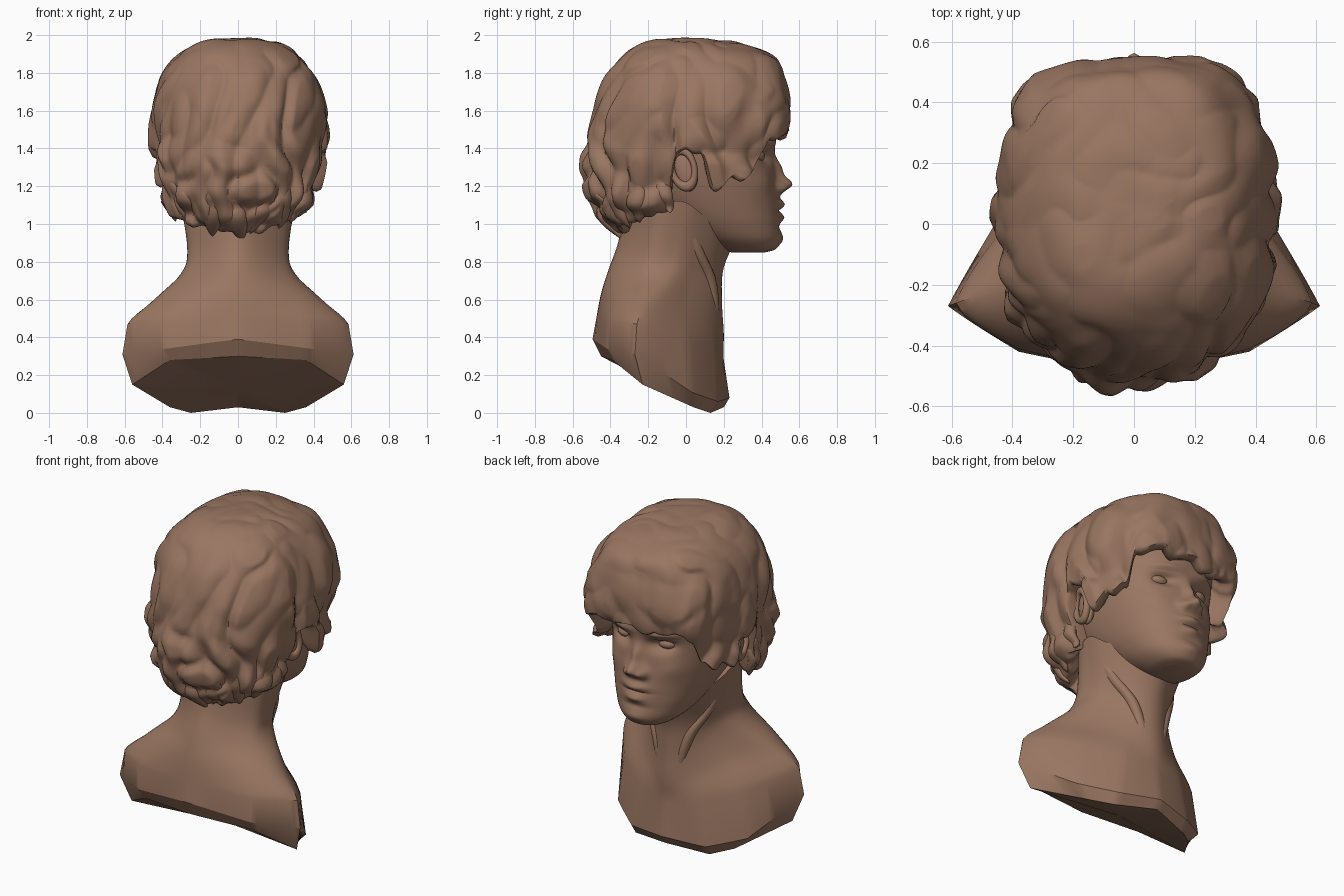
import bpy, bmesh, math, random
from mathutils import Vector, noise, Euler

if "Cube" in bpy.data.objects:
    bpy.data.objects.remove(bpy.data.objects["Cube"])

random.seed(4)
clay = bpy.data.materials.new("brown clay")
clay.diffuse_color = (0.32, 0.18, 0.12, 1)
clay.use_nodes = True
clay.node_tree.nodes["Principled BSDF"].inputs["Base Color"].default_value = clay.diffuse_color


def spline(pts, u, closed=False):
    """Smooth curve through the points, u in point units."""
    n = len(pts)
    i = int(math.floor(u)) if closed else min(int(u), n - 2)
    t = u - i
    pick = (lambda k: pts[k % n]) if closed else (lambda k: pts[max(0, min(n - 1, k))])
    a, b, c, d = (pick(i + k) for k in (-1, 0, 1, 2))
    return [0.5 * (2 * q + (r - p) * t + (2 * p - 5 * q + 4 * r - s) * t * t
            + (3 * q - p - 3 * r + s) * t ** 3) for p, q, r, s in zip(a, b, c, d)]


def finish(ob, angle=40):
    ob.data.materials.clear()
    ob.data.materials.append(clay)
    bpy.ops.object.select_all(action='DESELECT')
    ob.select_set(True)
    bpy.context.view_layer.objects.active = ob
    bpy.ops.object.shade_smooth_by_angle(angle=math.radians(angle))


def loft(name, rows, angle=40):
    """Skin closed loops of points and close both ends with a fan."""
    bm = bmesh.new()
    loops = [[bm.verts.new(p) for p in row] for row in rows]
    n = len(rows[0])
    for a, b in zip(loops, loops[1:]):
        for j in range(n):
            bm.faces.new((a[j], a[(j + 1) % n], b[(j + 1) % n], b[j]))
    for loop in (loops[0], loops[-1]):
        mid = bm.verts.new(sum((v.co for v in loop), Vector()) / n)
        for j in range(n):
            bm.faces.new((loop[j], loop[(j + 1) % n], mid))
    bmesh.ops.recalc_face_normals(bm, faces=bm.faces)
    me = bpy.data.meshes.new(name)
    bm.to_mesh(me)
    bm.free()
    ob = bpy.data.objects.new(name, me)
    bpy.context.collection.objects.link(ob)
    finish(ob, angle)


# Neck and shoulders: half rings from front centre to back centre
half_rings = [
    [(0, .20, .03), (.25, .13, 0), (.36, .04, .03), (.56, -.23, .15), (.36, -.39, .28), (0, -.45, .30)],
    [(0, .23, .08), (.25, .17, .06), (.44, .03, .11), (.612, -.27, .31), (.38, -.42, .34), (0, -.495, .39)],
    [(0, .20, .28), (.20, .16, .32), (.41, .01, .38), (.585, -.26, .47), (.38, -.41, .48), (0, -.475, .50)],
    [(0, .20, .42), (.15, .14, .48), (.30, .0, .55), (.44, -.20, .60), (.33, -.35, .62), (0, -.45, .63)],
    [(0, .19, .60), (.11, .15, .63), (.21, .04, .70), (.30, -.10, .73), (.26, -.27, .74), (0, -.41, .76)],
    [(0, .20, .77), (.12, .16, .79), (.21, .06, .82), (.26, -.06, .85), (.24, -.21, .86), (0, -.36, .90)],
    [(0, .28, .95), (.17, .21, .98), (.27, .09, 1.05), (.31, -.02, 1.12), (.25, -.18, 1.1), (0, -.32, 1.1)]]
SUB = 8
rings = []
for k, h in enumerate(half_rings):
    full = h + [(-x, y, z) for x, y, z in h[-2:0:-1]]
    soft = (0, 0.1, 0.6, 1, 1, 1, 1)[k]          # lower rings keep straight sides
    ring = []
    for j in range(len(full) * SUB):
        p = Vector(spline(full, j / SUB, True))
        a, b = Vector(full[j // SUB]), Vector(full[(j // SUB + 1) % len(full)])
        ring.append(a.lerp(b, j % SUB / SUB).lerp(p, soft))
    rings.append(ring)
levels = [0, 1] + [2 + i / 5 for i in range(21)]
rows = [[spline([r[j] for r in rings], u) for j in range(len(rings[0]))] for u in levels]
loft("neck_and_shoulders", rows, 30)

# Neck muscles from behind the ear to the throat
for side, word in ((1, "right"), (-1, "left")):
    path = [(.255, -.03, 1.1), (.19, .055, .86), (.115, .125, .7), (.06, .145, .5), (.04, .12, .36)]
    rows = []
    for i in range(33):
        x, y, z = spline(path, i / 8)
        rad = .045 - .0006 * i
        rows.append([(side * (x + rad * math.cos(k * math.pi / 8)), y + rad * math.sin(k * math.pi / 8), z)
                     for k in range(16)])
    loft(word + "_neck_muscle", rows, 60)

# Head: height, half width, front y, back y
head = [(.85, .07, .42, .24), (.868, .13, .475, .18), (.92, .195, .50, .06), (1.0, .245, .50, -.08),
        (1.08, .28, .495, -.2), (1.17, .31, .487, -.3), (1.26, .333, .474, -.36), (1.36, .35, .466, -.4),
        (1.46, .36, .475, -.42), (1.6, .37, .48, -.42), (1.78, .32, .42, -.36), (1.9, .15, .2, -.15)]
# Face bumps: x, z, height, spread x, spread z
bumps = [(0, 1.21, .075, .042, .042), (0, 1.29, .038, .03, .06), (.052, 1.19, .038, .026, .028),
         (0, 1.105, .030, .07, .024), (0, 1.035, .022, .055, .022), (0, 1.072, -.010, .08, .007),
         (0, .985, -.008, .08, .018), (0, .92, .014, .07, .03), (.135, 1.36, -.05, .065, .038),
         (.14, 1.43, .018, .09, .022), (.2, 1.22, .012, .06, .06), (.135, 1.395, .012, .055, .008)]


def face_lift(x, z):
    return sum(h * math.exp(-(((x if cx == 0 else abs(x)) - cx) / sx) ** 2 - ((z - cz) / sz) ** 2)
               for cx, cz, h, sx, sz in bumps)


rows = []
for i in range((len(head) - 1) * 11 + 1):
    z, w, yf, yb = spline(head, i / 11)
    row = []
    for j in range(192):
        a = 2 * math.pi * j / 192
        s, c = math.sin(a), math.cos(a)
        x = w * math.copysign(abs(s) ** .92, s)
        y = (yf + yb) / 2 + (yf - yb) / 2 * math.copysign(abs(c) ** .92, c)
        if c > 0:
            y += face_lift(x, z) * min(1, c * 2.5)
        row.append((x, y, z))
    rows.append(row)
loft("head", rows, 60)

for side, word in ((1, "right"), (-1, "left")):
    # Eyes
    bpy.ops.mesh.primitive_uv_sphere_add(segments=24, ring_count=16, radius=1,
                                         location=(side * .138, .362, 1.36))
    eye = bpy.context.object
    eye.name = word + "_eye"
    eye.scale = (.062, .056, .036)
    eye.rotation_euler.z = math.radians(-18 * side)
    finish(eye)
    # Ears: a rim around a flatter bowl, leaning back
    lean = Euler((math.radians(14), 0, math.radians(-12 * side))).to_matrix()
    upright = Euler((0, math.radians(90), 0)).to_matrix()
    bpy.ops.mesh.primitive_torus_add(major_radius=.076, minor_radius=.021, major_segments=32, minor_segments=12,
                                     location=(side * .368, -.015, 1.295))
    rim = bpy.context.object
    rim.name = word + "_ear_rim"
    rim.rotation_euler = (lean @ upright).to_euler()
    rim.scale = (1.3, .8, 1)
    finish(rim)
    bpy.ops.mesh.primitive_uv_sphere_add(segments=24, ring_count=12, radius=1, location=(side * .345, .0, 1.28))
    bowl = bpy.context.object
    bowl.name = word + "_ear_bowl"
    bowl.scale = (.035, .062, .11)
    bowl.rotation_euler = lean.to_euler()
    finish(bowl)

# Hair: height, half width, front reach, back reach
hair = [(1.985, .005, .005, .005), (1.98, .10, .13, .13), (1.955, .22, .31, .25), (1.885, .33, .48, .345),
        (1.77, .41, .53, .425), (1.63, .455, .555, .475), (1.48, .462, .55, .51), (1.32, .44, .51, .54),
        (1.17, .41, .47, .525), (1.05, .365, .42, .46), (.98, .325, .36, .385), (.88, .25, .3, .3)]
# Lower hair line: angle from face centre, height
hairline = [(0, 1.48), (15, 1.47), (28, 1.50), (38, 1.45), (46, 1.27), (54, 1.24), (60, 1.245), (71, 1.21),
            (81, 1.38), (96, 1.40), (107, 1.07), (120, 1.04), (145, 1.0), (165, .97), (180, .96)]


def line_height(deg):
    d = abs((deg + 180) % 360 - 180)
    for (a, za), (b, zb) in zip(hairline, hairline[1:]):
        if d <= b:
            t = (d - a) / (b - a)
            return za + (zb - za) * t * t * (3 - 2 * t)
    return hairline[-1][1]


def hair_point(deg, u, lift=0.0):
    z, w, f, b = spline(hair, u)
    s, c = math.sin(math.radians(deg)), math.cos(math.radians(deg))
    n = 2.25 + (.5 * min(1, c * 2) if c > 0 else 0)
    r = ((abs(s) / w) ** n + (abs(c) / (f if c > 0 else b)) ** n) ** (-1 / n)
    # puffy waved locks: long hollows running downward, rounder curls near the ends
    q = Vector((r * s, r * c, z * .28))
    warp = noise.noise_vector(Vector((r * s, r * c, z)) * 3.2) * .06
    wide = min(1, abs(noise.noise((q + warp) * 5.5 + Vector((3, 1, 0)))) * 2.6)
    curl = min(1, abs(noise.noise((Vector((r * s, r * c, z * .7)) + warp) * 6.5)) * 2.4)
    wave = noise.noise(Vector((r * s, r * c, z)) * 4)
    ends_weight = max(0, min(1, (1.7 - z) / .5))
    top_calm = 1 - .45 * max(0, min(1, (z - 1.6) / .25))
    bump = top_calm * (.036 * (wide - .5) + (.006 + .034 * ends_weight) * (curl - .5) + .018 * wave)
    edge = min(1, r / .4) ** 2
    r += bump * edge + lift
    return Vector((r * s, r * c, z + bump * .6 * (1 - edge) * min(1, r * 8) + .015 * wave * edge))


def u_at(z):
    lo, hi = 0.0, 11.0
    for _ in range(24):
        m = (lo + hi) / 2
        lo, hi = (m, hi) if spline(hair, m)[0] > z else (lo, m)
    return lo


COLS, ROWS = 300, 90
ends = []
for j in range(COLS):
    deg = 360 * j / COLS
    a = math.radians(deg)
    jag = .07 * abs(noise.noise((math.sin(a) * 4, math.cos(a) * 4, 2))) - .015
    ends.append(u_at(line_height(deg) - jag))
rows = [[hair_point(360 * j / COLS, ends[j] * i / ROWS) for j in range(COLS)] for i in range(ROWS + 1)]
for scale, up in ((.95, -.012), (.87, .0), (.78, .05), (.5, .2)):      # tucked-in underside
    rows.append([(p.x * scale, p.y * scale, p.z + up) for p in rows[ROWS]])
loft("hair", rows, 60)


# Curled tufts around the back of the neck
def tuft(name, deg, top, tip, size, swing):
    rows = []
    for i in range(15):
        t = i / 14
        d = deg + swing * t * t
        p = hair_point(d, u_at(top + (tip - top) * t), -.03 + .025 * t * t)
        rad = max(.002, size * math.sin(math.pi * min(1, .12 + .88 * t)) ** .7)
        side = Vector((math.cos(math.radians(d)), -math.sin(math.radians(d)), 0))
        out = Vector((-side.y, side.x, 0))
        rows.append([p + side * math.cos(k * math.pi / 6) * rad + out * math.sin(k * math.pi / 6) * rad * .7
                     for k in range(12)])
    loft(name, rows, 60)


for k in range(9):
    deg = 112 + k * 17 + random.uniform(-4, 4)
    low = line_height(deg)
    tuft("nape_tuft_%d" % k, deg, low + .2, low - random.uniform(.01, .06), random.uniform(.045, .06),
         random.uniform(-10, 10))
